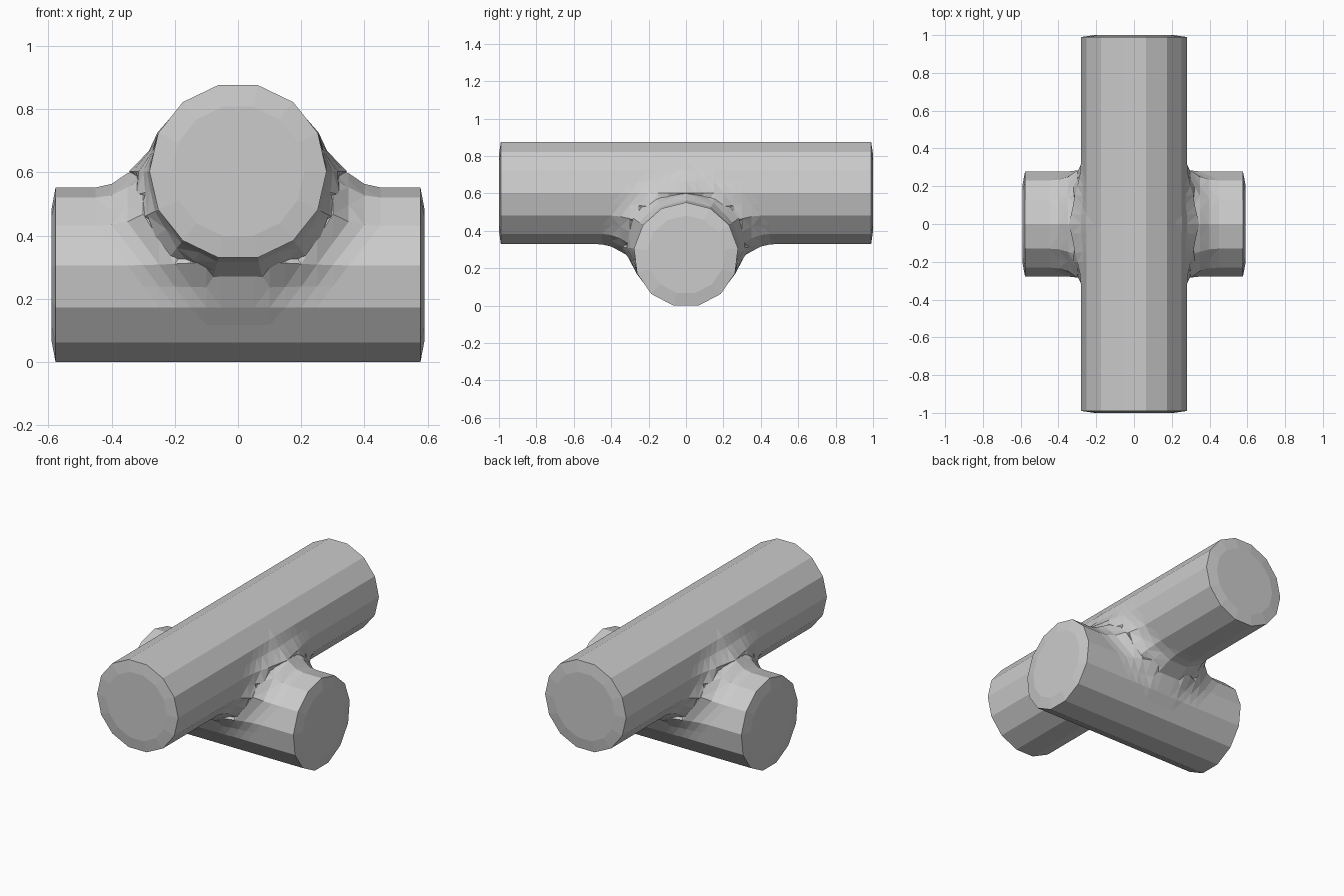
import bpy, bmesh, math
from mathutils import Vector

if "Cube" in bpy.data.objects:
    bpy.data.objects.remove(bpy.data.objects["Cube"])

R = 0.28          # tube corner radius
FILLET = 0.19     # blend radius where the tubes meet
OVERLAP = 0.04    # how far each blend runs past the seam
SUB = 2           # extra columns per flat side

# name: sides, height of axis, phase of first corner
LONG = dict(n=14, z=0.603, phase=0.0, axis='Y')
SHORT = dict(n=13, z=0.272, phase=math.pi / 2, axis='X')


def place(t, u, v, s):
    """Position along / across / above a tube axis -> world."""
    z = t['z'] + v
    return Vector((u, s, z)) if t['axis'] == 'Y' else Vector((s, u, z))


def dist(t, p):
    """Distance from a faceted tube's surface."""
    u = p.x if t['axis'] == 'Y' else p.y
    v = p.z - t['z']
    step = 2 * math.pi / t['n']
    ang = (math.atan2(v, u) - t['phase']) % step - step / 2
    return math.hypot(u, v) * math.cos(ang) - R * math.cos(step / 2)


def blended(a, b):
    return max(FILLET, min(a, b)) - math.hypot(max(FILLET - a, 0), max(FILLET - b, 0))


def make_tube(name, t, other, stations, cap):
    bm = bmesh.new()
    step = 2 * math.pi / t['n']
    corners = [Vector((math.cos(t['phase'] + i * step), math.sin(t['phase'] + i * step))) * R
               for i in range(t['n'])]
    outline = [corners[i].lerp(corners[(i + 1) % t['n']], k / SUB)
               for i in range(t['n']) for k in range(SUB)]
    rings = []
    for s in stations:
        ring = []
        for c in outline:
            k = 1.0
            # push outward until the blended skin is reached
            while k < 2.2:
                p = place(t, c.x * k, c.y * k, s)
                a, b = dist(t, p), dist(other, p)
                if blended(a, b) > -0.0005 or a > b + OVERLAP:
                    break
                k += 0.01
            ring.append(bm.verts.new(p))
        rings.append(ring)
    # slightly domed end caps
    first = [bm.verts.new(place(t, c.x * .75, c.y * .75, -cap)) for c in outline]
    last = [bm.verts.new(place(t, c.x * .75, c.y * .75, cap)) for c in outline]
    rings = [first] + rings + [last]
    m = len(outline)
    for r0, r1 in zip(rings, rings[1:]):
        for i in range(m):
            j = (i + 1) % m
            bm.faces.new((r0[i], r0[j], r1[j], r1[i]))
    bm.faces.new(first)
    bm.faces.new(last)
    bmesh.ops.triangulate(bm, faces=bm.faces[:])
    bmesh.ops.recalc_face_normals(bm, faces=bm.faces[:])
    me = bpy.data.meshes.new(name)
    bm.to_mesh(me)
    bm.free()
    ob = bpy.data.objects.new(name, me)
    bpy.context.collection.objects.link(ob)
    return ob


# long upper tube and short lower tube, each flaring into the other
inner = [i * 0.05 for i in range(-10, 11)]
upper = make_tube("pipe_fitting", LONG, SHORT, [-0.99] + inner + [0.99], 1.0)
lower = make_tube("cross_tube", SHORT, LONG, [-0.577] + inner + [0.577], 0.59)

# join into one skin
mod = upper.modifiers.new("join", 'BOOLEAN')
mod.operation = 'UNION'
mod.solver = 'EXACT'
mod.object = lower
dec = upper.modifiers.new("merge_flat_faces", 'DECIMATE')
dec.decimate_type = 'DISSOLVE'
dec.angle_limit = math.radians(2)
bpy.context.view_layer.update()
dg = bpy.context.evaluated_depsgraph_get()
joined = bpy.data.meshes.new_from_object(upper.evaluated_get(dg))
upper.modifiers.clear()
upper.data = joined
bpy.data.objects.remove(lower)
